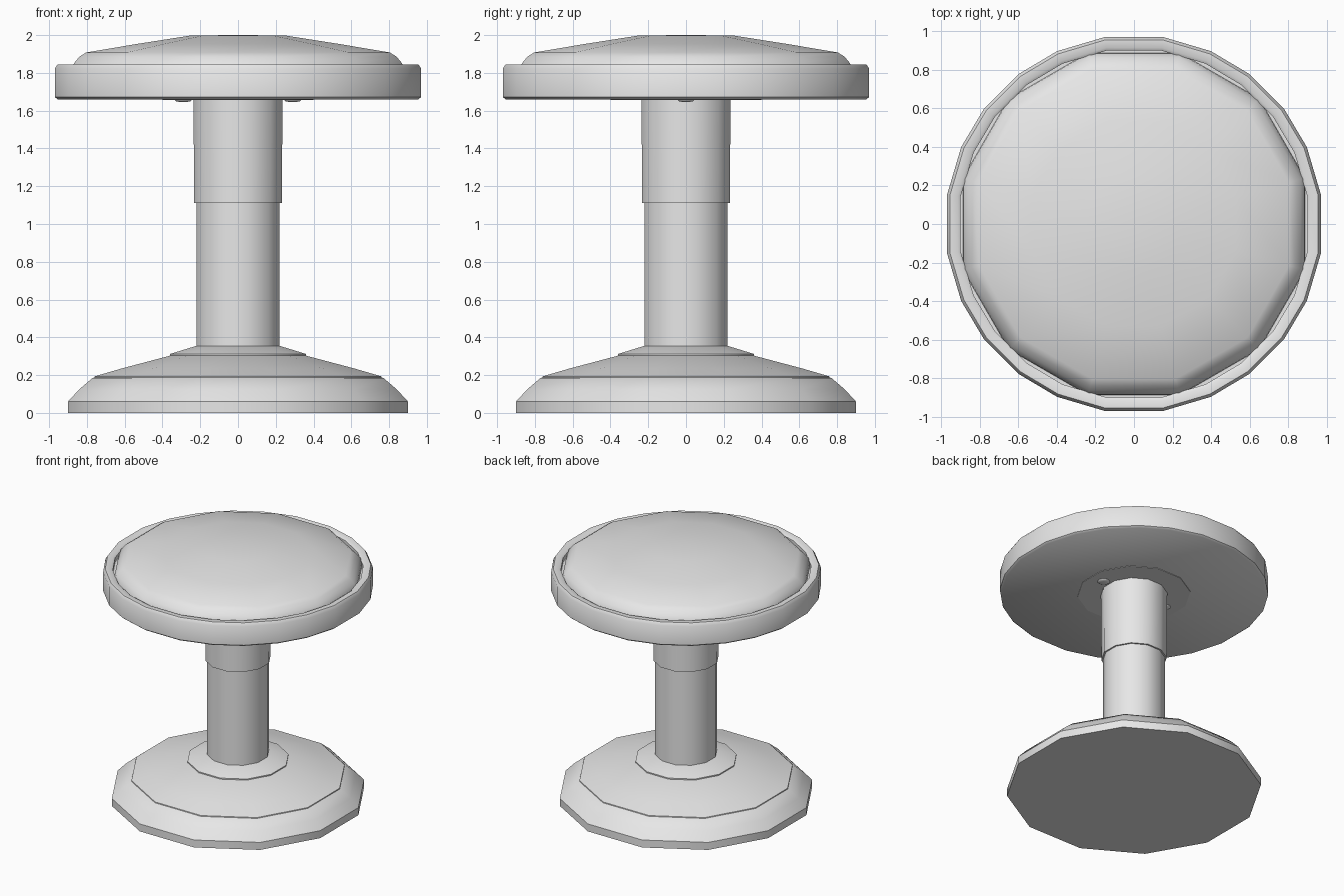
import bpy
import bmesh
from math import radians, cos, sin

cube = bpy.data.objects.get("Cube")
if cube:
    bpy.data.objects.remove(cube, do_unlink=True)

# Single light grey finish
grey = bpy.data.materials.new("light_grey")
grey.use_nodes = True
COLOUR = (0.8, 0.8, 0.8, 1)
grey.diffuse_color = COLOUR
grey.node_tree.nodes["Principled BSDF"].inputs["Base Color"].default_value = COLOUR

# Twelve even sides, and twenty-four slightly uneven ones for the seat rim
TWELVE = [15 + 30 * i for i in range(12)]
RIM = [q * 90 + a for q in range(4) for a in (9, 24, 37.5, 52.5, 66, 81)]


def lathe(name, profile, angles=TWELVE, centre=(0, 0), smooth=40):
    """Turn (radius, height) points into a closed solid; radius is to the flat side."""
    bm = bmesh.new()
    grow = 1 / cos(radians(angles[0]))
    rings = []
    for r, z in profile:
        rings.append([bm.verts.new((centre[0] + r * grow * cos(radians(a)),
                                    centre[1] + r * grow * sin(radians(a)), z))
                      for a in angles])
    n = len(angles)
    for low, high in zip(rings, rings[1:]):
        for i in range(n):
            j = (i + 1) % n
            bm.faces.new((low[i], low[j], high[j], high[i]))
    bm.faces.new(rings[0])
    bm.faces.new(rings[-1])
    bmesh.ops.recalc_face_normals(bm, faces=bm.faces)
    mesh = bpy.data.meshes.new(name)
    bm.to_mesh(mesh)
    bm.free()
    mesh.materials.append(grey)
    obj = bpy.data.objects.new(name, mesh)
    bpy.context.collection.objects.link(obj)
    bpy.ops.object.select_all(action='DESELECT')
    obj.select_set(True)
    bpy.context.view_layer.objects.active = obj
    bpy.ops.object.shade_smooth_by_angle(angle=radians(smooth))
    return obj


# Base: rounded foot, sloping cover and collar
lathe("base_foot", [(0.90, 0), (0.90, 0.06), (0.84, 0.125), (0.77, 0.185), (0.74, 0.19)])
lathe("base_cover", [(0.765, 0.17), (0.76, 0.193), (0.62, 0.234), (0.36, 0.303), (0.2, 0.303)])
lathe("base_collar", [(0.36, 0.29), (0.36, 0.312), (0.22, 0.355)])

# Column: lower pole and wider sleeve
lathe("pole", [(0.22, 0.33), (0.22, 1.2)])
lathe("pole_sleeve", [(0.232, 1.11), (0.236, 1.66)])

# Seat: mounting plate, bolts, rim and domed cushion
lathe("mounting_plate", [(0.40, 1.656), (0.40, 1.68)])
for side, x in (("left", 0.29), ("right", -0.29)):
    lathe("bolt_" + side, [(0.018, 1.646), (0.038, 1.650), (0.045, 1.657), (0.045, 1.67)],
          centre=(x, 0), smooth=60)
lathe("seat_rim", [(0.955, 1.66), (0.97, 1.672), (0.97, 1.822), (0.955, 1.845),
                   (0.915, 1.845), (0.90, 1.835), (0.90, 1.80)], RIM)
lathe("seat_cushion", [(0.89, 1.79), (0.885, 1.825), (0.865, 1.855), (0.84, 1.885),
                       (0.805, 1.908), (0.53, 1.954), (0.25, 1.998), (0.02, 2.0)])
